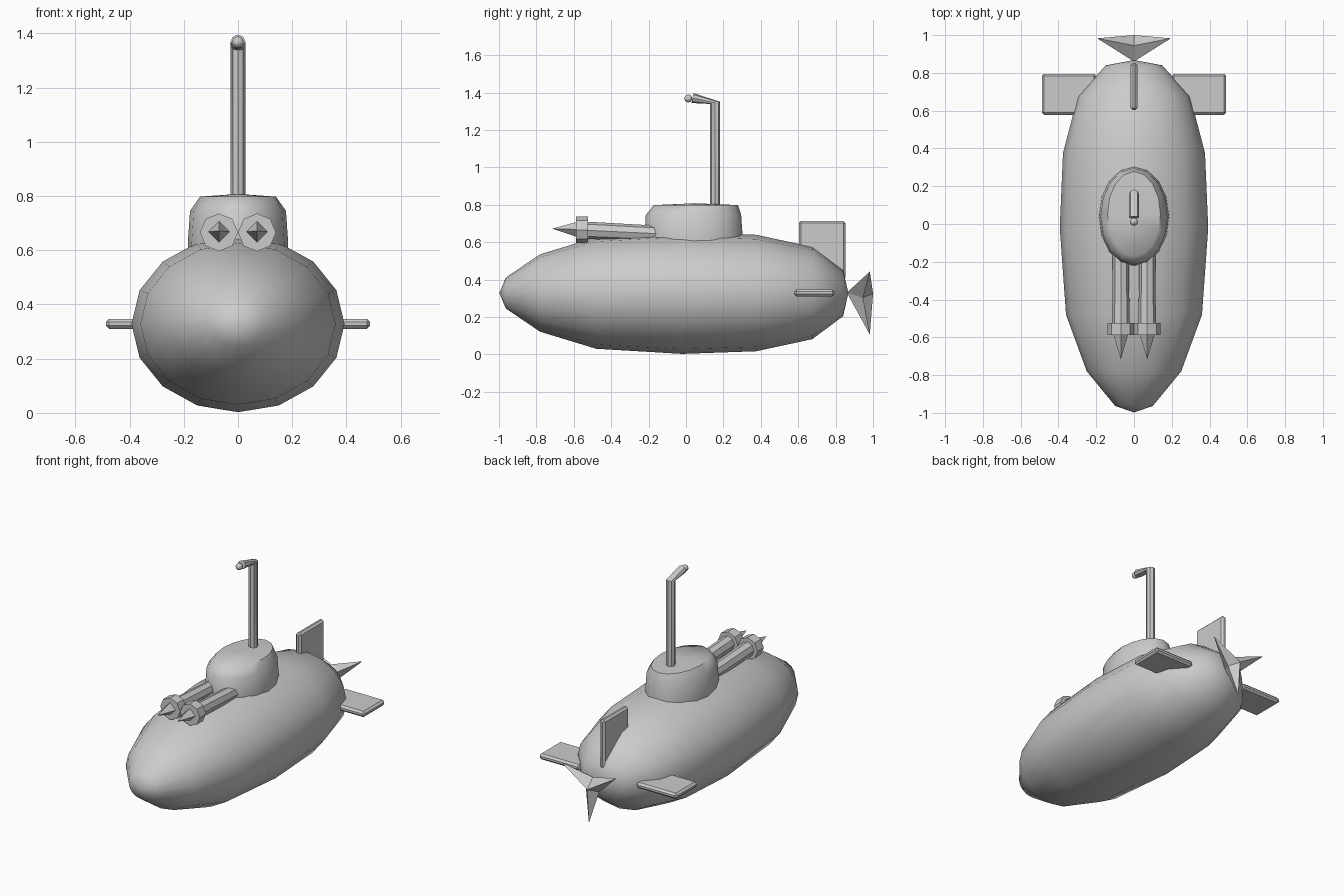
import bpy, bmesh
from math import sin, cos, pi, radians
from mathutils import Vector

if "Cube" in bpy.data.objects:
    bpy.data.objects.remove(bpy.data.objects["Cube"])


def add_object(name, bm, smooth=None):
    bmesh.ops.recalc_face_normals(bm, faces=bm.faces[:])
    me = bpy.data.meshes.new(name)
    bm.to_mesh(me)
    bm.free()
    ob = bpy.data.objects.new(name, me)
    bpy.context.scene.collection.objects.link(ob)
    if smooth is not None:
        for p in me.polygons:
            p.use_smooth = True
        me.set_sharp_from_angle(angle=radians(smooth))
    return ob


def ring(center, u, v, n):
    c, u, v = Vector(center), Vector(u), Vector(v)
    return [c + u * cos(2 * pi * i / n) + v * sin(2 * pi * i / n) for i in range(n)]


def skin(bm, rings, start=None, end=None):
    """Bridge rings of points; close each end with a tip point or a flat cap."""
    rows = [[bm.verts.new(p) for p in r] for r in rings]
    n = len(rows[0])
    for a, b in zip(rows, rows[1:]):
        for i in range(n):
            j = (i + 1) % n
            bm.faces.new((a[i], a[j], b[j], b[i]))
    for row, tip in ((rows[0], start), (rows[-1], end)):
        if tip is None:
            bm.faces.new(row)
        else:
            t = bm.verts.new(tip)
            for i in range(n):
                bm.faces.new((row[i], row[(i + 1) % n], t))


def slab(name, lo, hi, bevel):
    bm = bmesh.new()
    bmesh.ops.create_cube(bm, size=1)
    for v in bm.verts:
        v.co = [l + (c + 0.5) * (h - l) for c, l, h in zip(v.co, lo, hi)]
    bmesh.ops.bevel(bm, geom=bm.edges[:], offset=bevel, segments=1,
                    affect='EDGES', profile=0.5)
    return add_object(name, bm)


# Hull: 16-sided spindle, (y, half width)
CZ = 0.328
profile = [(-0.963, 0.10), (-0.78, 0.25), (-0.48, 0.36), (-0.02, 0.393),
           (0.375, 0.376), (0.675, 0.298), (0.84, 0.15)]
bm = bmesh.new()
skin(bm, [ring((0, y, CZ), (r, 0, 0), (0, 0, r * 0.828), 16) for y, r in profile],
     (0, -0.998, CZ), (0, 0.868, CZ))
add_object("hull", bm, 80)

# Conning tower: (z, half width, front y, back y)
tower = [(0.50, 0.187, -0.225, 0.305), (0.63, 0.185, -0.222, 0.303),
         (0.745, 0.177, -0.215, 0.295), (0.798, 0.14, -0.172, 0.278)]
bm = bmesh.new()
skin(bm, [ring((0, (f + b) / 2, z), (w, 0, 0), (0, (b - f) / 2, 0), 16)
          for z, w, f, b in tower], None, (0, 0.05, 0.808))
add_object("conning_tower", bm, 50)

# Periscope: upright tube bending forward into the head
bm = bmesh.new()
skin(bm, [ring((0, 0.155, 0.77), (0.027, 0, 0), (0, 0.027, 0), 8),
          ring((0, 0.155, 1.345), (0.027, 0, 0), (0, 0.027, 0.006), 8),
          ring((0, 0.035, 1.37), (0.027, 0, 0), (0, 0.006, 0.026), 8)])
add_object("periscope", bm, 40)

# Periscope lens ball
bm = bmesh.new()
bmesh.ops.create_uvsphere(bm, u_segments=12, v_segments=8, radius=0.021)
bmesh.ops.translate(bm, verts=bm.verts, vec=(0, 0.012, 1.368))
add_object("periscope_lens", bm, 60)

# Twin deck torpedoes with collar and pointed tip
for side, x in (("left", -0.07), ("right", 0.07)):
    def hoop(y, z, r, n=8):
        return ring((x, y, z), (r, 0, 0), (0, 0, r), n)
    bm = bmesh.new()
    skin(bm, [hoop(-0.54, 0.664, 0.046), hoop(-0.15, 0.645, 0.043)])
    skin(bm, [hoop(-0.587, 0.666, 0.07), hoop(-0.524, 0.666, 0.07)])
    skin(bm, [hoop(-0.58, 0.668, 0.041, 4)], (x, -0.715, 0.672))
    add_object(side + "_torpedo", bm)

# Tail fins
slab("left_stern_plane", (-0.488, 0.578, 0.31), (-0.2, 0.795, 0.347), 0.012)
slab("right_stern_plane", (0.2, 0.578, 0.31), (0.488, 0.795, 0.347), 0.012)
slab("rudder", (-0.018, 0.603, 0.40), (0.018, 0.853, 0.714), 0.012)

# Propeller: three-pointed star drawn out to a hub in front and behind
star = []
for i in range(6):
    a = -pi / 2 + i * pi / 3
    r, y = (0.225, 0.983) if i % 2 == 0 else (0.055, 0.945)
    star.append(Vector((r * cos(a), y, 0.33 + r * sin(a))))
bm = bmesh.new()
skin(bm, [star], (0, 0.86, 0.33))
back = [v for v in bm.verts if v.co.y > 0.9]
hub = bm.verts.new((0, 1.0, 0.325))
bmesh.ops.delete(bm, geom=[f for f in bm.faces if len(f.verts) == 6], context='FACES_ONLY')
for i in range(6):
    bm.faces.new((back[i], back[(i + 1) % 6], hub))
add_object("propeller", bm)
